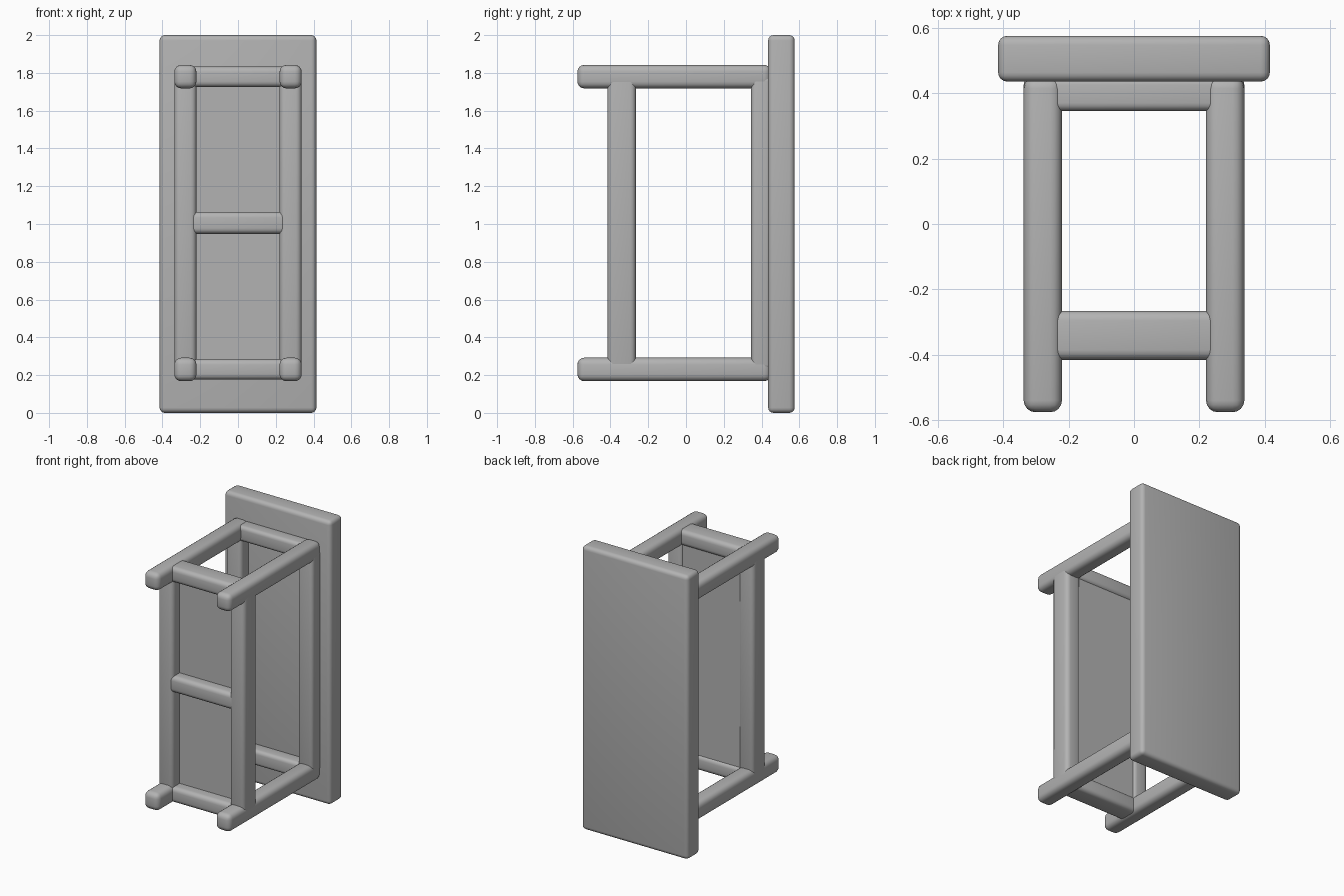
import bpy, bmesh

if "Cube" in bpy.data.objects:
    bpy.data.objects.remove(bpy.data.objects["Cube"])

mat = bpy.data.materials.new("plain grey")
mat.diffuse_color = (0.45, 0.45, 0.45, 1)
mat.use_nodes = True
mat.node_tree.nodes["Principled BSDF"].inputs["Base Color"].default_value = mat.diffuse_color


def bar(name, x, y, z, r, segments=4):
    """Rounded box spanning the given x, y and z ranges."""
    spans = (x, y, z)
    bm = bmesh.new()
    bmesh.ops.create_cube(bm, size=1)
    for v in bm.verts:
        v.co = [(a + b) / 2 + c * (b - a) for c, (a, b) in zip(v.co, spans)]
    bmesh.ops.bevel(bm, geom=bm.edges[:], offset=r, segments=segments,
                    profile=0.5, affect='EDGES', clamp_overlap=True)
    mesh = bpy.data.meshes.new(name)
    bm.to_mesh(mesh)
    bm.free()
    mesh.materials.append(mat)
    ob = bpy.data.objects.new(name, mesh)
    bpy.context.collection.objects.link(ob)
    bpy.ops.object.select_all(action='DESELECT')
    ob.select_set(True)
    bpy.context.view_layer.objects.active = ob
    bpy.ops.object.shade_smooth_by_angle()
    return ob


# Table lying on its side: the top stands upright at the back
bar("table_top", (-0.415, 0.415), (0.435, 0.575), (0, 2), 0.028)

SHELF_Y = (-0.415, -0.265)
APRON_Y = (0.345, 0.45)

# Legs with rounded feet, and the long rails and aprons between them
for side, s in (("left", -1), ("right", 1)):
    xr = tuple(sorted((s * 0.22, s * 0.337)))
    for end, z in (("lower", (0.168, 0.292)), ("upper", (1.718, 1.842))):
        bar(f"{end}_{side}_leg", xr, (-0.575, 0.45), z, 0.036)
    bar(f"{side}_shelf_rail", xr, SHELF_Y, (0.23, 1.78), 0.03)
    bar(f"{side}_apron", xr, APRON_Y, (0.23, 1.78), 0.025)

# Short rails and aprons across both ends
for end, z in (("lower", (0.176, 0.285)), ("upper", (1.725, 1.834))):
    bar(f"{end}_shelf_rail", (-0.26, 0.26), SHELF_Y, z, 0.03)
    bar(f"{end}_apron", (-0.26, 0.26), APRON_Y, z, 0.025)

# Middle crossbar and the thin shelf panel behind it
bar("middle_crossbar", (-0.26, 0.26), (-0.412, -0.3), (0.948, 1.064), 0.03)
bar("shelf_panel", (-0.25, 0.25), (-0.335, -0.28), (0.25, 1.76), 0.005, 1)
